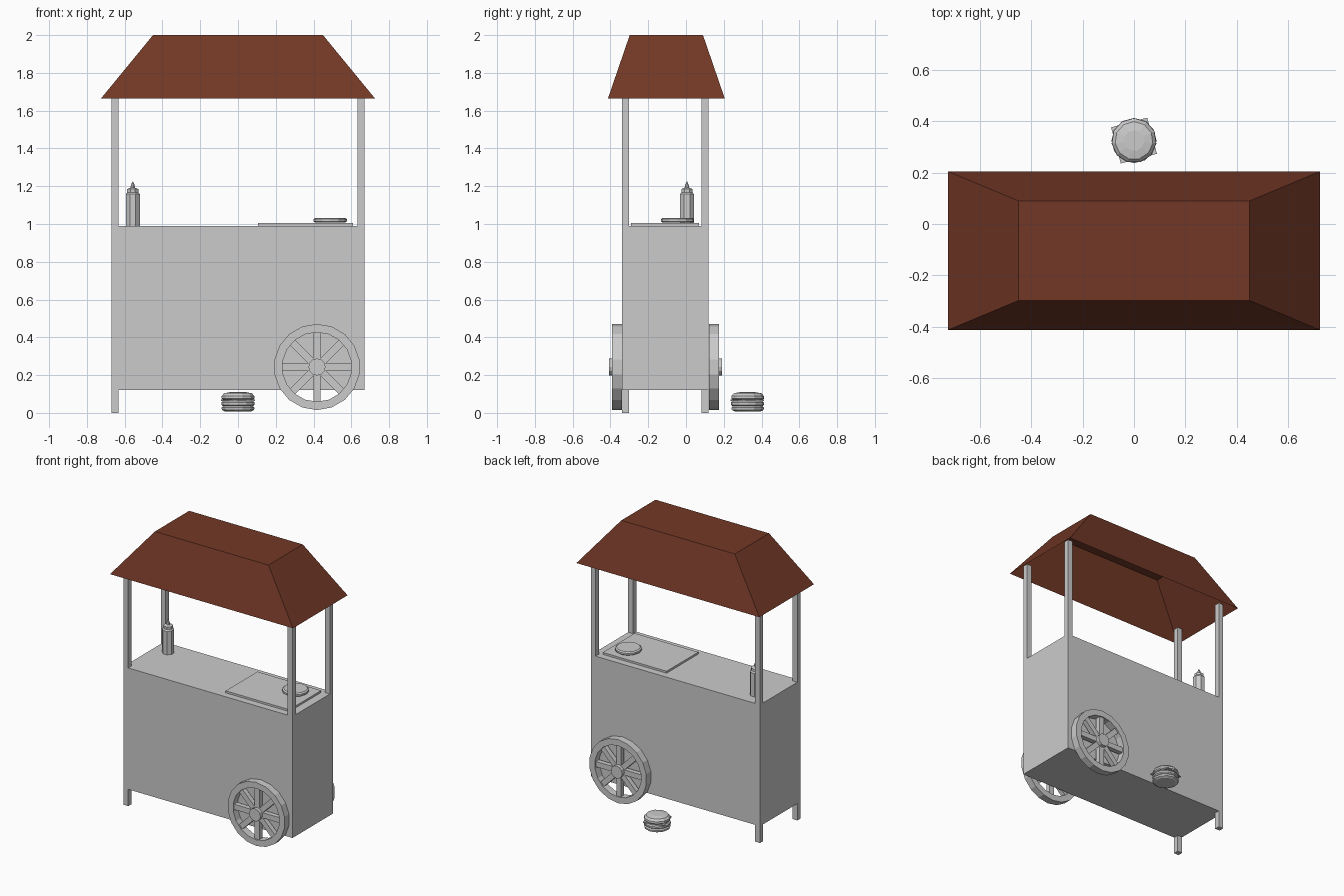
import bpy, bmesh
from math import sin, cos, pi, radians
from mathutils import Matrix, Vector

if "Cube" in bpy.data.objects:
    bpy.data.objects.remove(bpy.data.objects["Cube"])


def finish(name, bm, recalc=True):
    if recalc:
        bmesh.ops.recalc_face_normals(bm, faces=bm.faces)
    mesh = bpy.data.meshes.new(name)
    bm.to_mesh(mesh)
    bm.free()
    ob = bpy.data.objects.new(name, mesh)
    bpy.context.collection.objects.link(ob)
    return ob


def add_box(bm, x0, x1, y0, y1, z0, z1, spin=Matrix()):
    m = Matrix.Translation(((x0 + x1) / 2, (y0 + y1) / 2, (z0 + z1) / 2)) \
        @ Matrix.Diagonal((x1 - x0, y1 - y0, z1 - z0, 1))
    bmesh.ops.create_cube(bm, size=1, matrix=spin @ m)


def box(name, *dims):
    bm = bmesh.new()
    add_box(bm, *dims)
    return finish(name, bm)


def add_lathe(bm, profile, sides, m=Matrix(), closed=False, turn=0.0):
    """Rings of (radius, height) about z; ends capped, or profile joined up."""
    rings = [[bm.verts.new(m @ Vector((r * cos(turn + 2 * pi * i / sides),
                                       r * sin(turn + 2 * pi * i / sides), h)))
              for i in range(sides)] for r, h in profile]
    pairs = list(zip(rings, rings[1:]))
    if closed:
        pairs.append((rings[-1], rings[0]))
    else:
        bm.faces.new(rings[0][::-1])
        bm.faces.new(rings[-1])
    for a, b in pairs:
        for i in range(sides):
            j = (i + 1) % sides
            bm.faces.new((a[i], a[j], b[j], b[i]))


def lathe(name, profile, sides, at, turn=0.0):
    bm = bmesh.new()
    add_lathe(bm, profile, sides, Matrix.Translation(at), turn=turn)
    return finish(name, bm)


# Cart body
box("cart_body", -0.67, 0.67, -0.34, 0.12, 0.12, 0.99)

# Legs on the left end, roof posts at all four corners
for depth, y in (("front", -0.34), ("back", 0.083)):
    box(depth + "_leg", -0.67, -0.632, y, y + 0.037, 0, 0.12)
    for side, x in (("left", -0.67), ("right", 0.632)):
        box(f"{depth}_{side}_post", x, x + 0.038, y, y + 0.037, 0.99, 1.71)

# Roof: thin hipped shell, open underneath
bm = bmesh.new()
low, high = [[bm.verts.new((sx * hx, -0.104 + sy * hy, z))
              for sx, sy in ((-1, -1), (1, -1), (1, 1), (-1, 1))]
             for hx, hy, z in ((0.725, 0.309, 1.665), (0.45, 0.194, 2.0))]
bm.faces.new(high)
for i in range(4):
    j = (i + 1) % 4
    bm.faces.new((low[i], low[j], high[j], high[i]))
roof = finish("roof", bm, recalc=False)
brown = bpy.data.materials.new("brown")
brown.diffuse_color = (0.17, 0.04, 0.02, 1)
brown.use_nodes = True
brown.node_tree.nodes["Principled BSDF"].inputs["Base Color"].default_value = brown.diffuse_color
roof.data.materials.append(brown)

# Wheels: faceted rim, eight spokes and a hub protruding outwards
for name, y, out in (("front_wheel", -0.365, -1), ("back_wheel", 0.148, 1)):
    place = Matrix.Translation((0.418, y, 0.243))
    upright = place @ Matrix.Rotation(radians(-90 * out), 4, 'X')
    bm = bmesh.new()
    add_lathe(bm, [(0.228, -0.026), (0.228, 0.026), (0.184, 0.026), (0.184, -0.026)],
              18, upright, closed=True, turn=pi / 2)
    add_lathe(bm, [(0.045, -0.026), (0.045, 0.042)], 12, upright)
    for k in range(8):
        spin = place @ Matrix.Rotation(k * pi / 4, 4, 'Y')
        add_box(bm, 0.038, 0.187, -0.017, 0.017, -0.019, 0.019, spin)
    finish(name, bm)

# Cutting board with a patty on it
box("cutting_board", 0.105, 0.61, -0.29, 0.07, 0.99, 1.004)
disc = [(0.078, 0), (0.088, 0.007), (0.088, 0.019), (0.078, 0.026)]
lathe("grill_patty", disc, 12, (0.488, -0.045, 1.007))

# Sauce bottle
lathe("sauce_bottle", [(0.04, 0), (0.04, 0.168), (0.032, 0.177), (0.032, 0.195),
                       (0.013, 0.202), (0.011, 0.215), (0.002, 0.235)],
      8, (-0.557, 0.005, 0.99), turn=pi / 8)

# Burger on the ground behind the cart
spot = (0, 0.325, 0)
lathe("bottom_bun", [(0.07, 0.008), (0.086, 0.016), (0.088, 0.028), (0.08, 0.036)],
      11, spot, turn=pi / 2)
lathe("burger_patty", [(0.08, 0.036), (0.088, 0.043), (0.088, 0.055), (0.08, 0.062)],
      12, spot)
lathe("top_bun", [(0.08, 0.069), (0.088, 0.076), (0.087, 0.09), (0.074, 0.104),
                  (0.04, 0.11)], 11, spot, turn=pi / 2)
lathe("cheese_slice", [(0.103, 0.064), (0.103, 0.07)], 4, spot, turn=radians(60))
